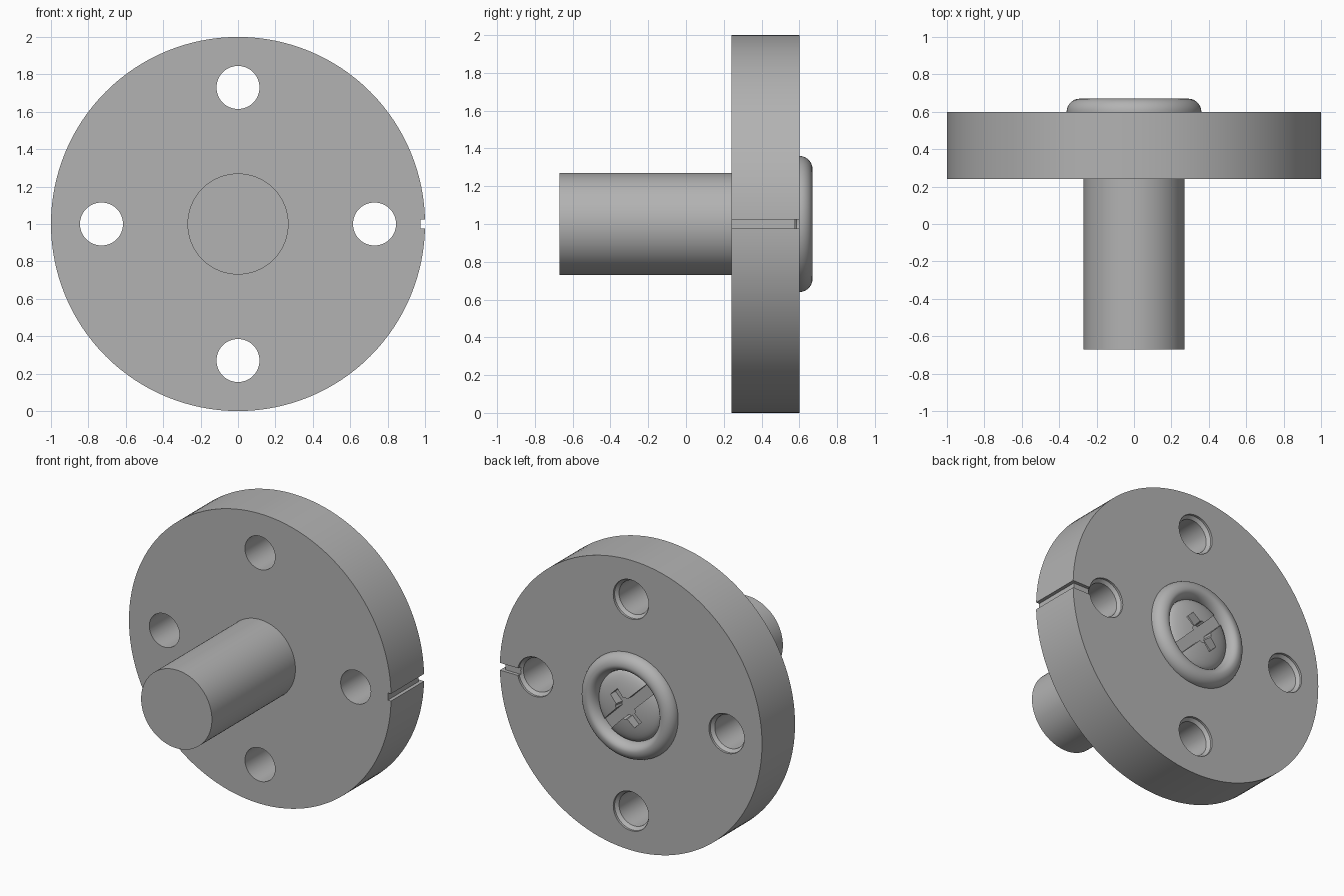
import bpy, math
from mathutils import Matrix

if "Cube" in bpy.data.objects:
    bpy.data.objects.remove(bpy.data.objects["Cube"])

grey = bpy.data.materials.new("plain grey")
grey.use_nodes = True
colour = (0.45, 0.45, 0.45, 1)
grey.diffuse_color = colour
grey.node_tree.nodes["Principled BSDF"].inputs["Base Color"].default_value = colour


def lathe(name, profile, x=0, z=1, steps=128):
    """Solid turned about the y axis from (radius, y) points, from axis to axis."""
    verts, faces, rings = [], [], []
    for r, y in profile:
        n = steps if r > 0 else 1
        rings.append(range(len(verts), len(verts) + n))
        for i in range(n):
            a = math.tau * i / steps
            verts.append((x + r * math.cos(a), y, z + r * math.sin(a)))
    for lower, upper in zip(rings, rings[1:]):
        for i in range(steps):
            quad = [lower[i % len(lower)], lower[(i + 1) % len(lower)],
                    upper[(i + 1) % len(upper)], upper[i % len(upper)]]
            faces.append(list(dict.fromkeys(quad)))
    mesh = bpy.data.meshes.new(name)
    mesh.from_pydata(verts, [], [f[::-1] for f in faces])
    return add(name, mesh)


def add(name, mesh):
    mesh.materials.append(grey)
    ob = bpy.data.objects.new(name, mesh)
    bpy.context.collection.objects.link(ob)
    return ob


def box(name, size, centre, turn=0):
    bpy.ops.mesh.primitive_cube_add(size=1)
    ob = bpy.context.object
    ob.name = name
    ob.data.transform(Matrix.Translation(centre) @ Matrix.Rotation(turn, 4, 'Y')
                      @ Matrix.Diagonal((*size, 1)))
    ob.data.materials.append(grey)
    return ob


def cut(target, cutters):
    for c in cutters:
        c.hide_render = True
        mod = target.modifiers.new("cut", 'BOOLEAN')
        mod.operation, mod.solver, mod.object = 'DIFFERENCE', 'EXACT', c
        bpy.context.view_layer.objects.active = target
        bpy.ops.object.modifier_apply(modifier=mod.name)
        bpy.data.objects.remove(c)


def smooth(ob):
    bpy.ops.object.select_all(action='DESELECT')
    ob.select_set(True)
    bpy.context.view_layer.objects.active = ob
    bpy.ops.object.shade_smooth_by_angle(angle=math.radians(35))


FRONT, BACK = 0.24, 0.6

# Flange with four countersunk holes and an index groove
flange = lathe("flange", [(0, FRONT), (1, FRONT), (1, BACK), (0, BACK)])
cutters = []
for i in range(4):
    a = i * math.pi / 2
    cutters.append(lathe("hole_cutter",
                         [(0, 0.1), (0.115, 0.1), (0.115, 0.565), (0.135, 0.585),
                          (0.135, 0.7), (0, 0.7)],
                         0.73 * math.cos(a), 1 + 0.73 * math.sin(a), 64))
cutters.append(box("rim_groove_cutter", (0.1, 1, 0.05), (1.025, 0.4, 1)))
cutters.append(box("face_groove_cutter", (0.4, 0.1, 0.05), (0.93, 0.627, 1)))
cut(flange, cutters)

# Shaft
shaft = lathe("shaft", [(0, -0.67), (0.27, -0.67), (0.27, 0.25), (0, 0.25)])

# Rounded collar on the back
outer = [(0.29 + 0.07 * math.cos(t), 0.6 + 0.07 * math.sin(t))
         for t in (math.pi / 2 * i / 10 for i in range(11))]
inner = [(0.29 - 0.05 * math.sin(t), 0.6 + 0.07 * math.cos(t))
         for t in (math.pi / 2 * i / 10 for i in range(1, 11))]
collar = lathe("collar", [(0, 0.58), (0.36, 0.58)] + outer + inner + [(0.24, 0.59), (0, 0.59)])

# Domed screw head with a long slot and a short crossing slot
dome = [(0.24 * math.cos(t), 0.6 + 0.065 * math.sin(t))
        for t in (math.pi / 2 * i / 12 for i in range(12))]
screw_head = lathe("screw_head", [(0, 0.5), (0.24, 0.5)] + dome + [(0, 0.665)])
cut(screw_head, [
    box("slot_cutter", (0.6, 0.2, 0.075), (0, 0.7, 1), math.pi / 4),
    box("cross_cutter", (0.26, 0.2, 0.075), (0, 0.68, 1), -math.pi / 4),
    lathe("point_cutter", [(0, 0.53), (0.07, 0.6), (0.08, 0.7), (0, 0.7)], steps=8)])

for part in (flange, shaft, collar, screw_head):
    smooth(part)
